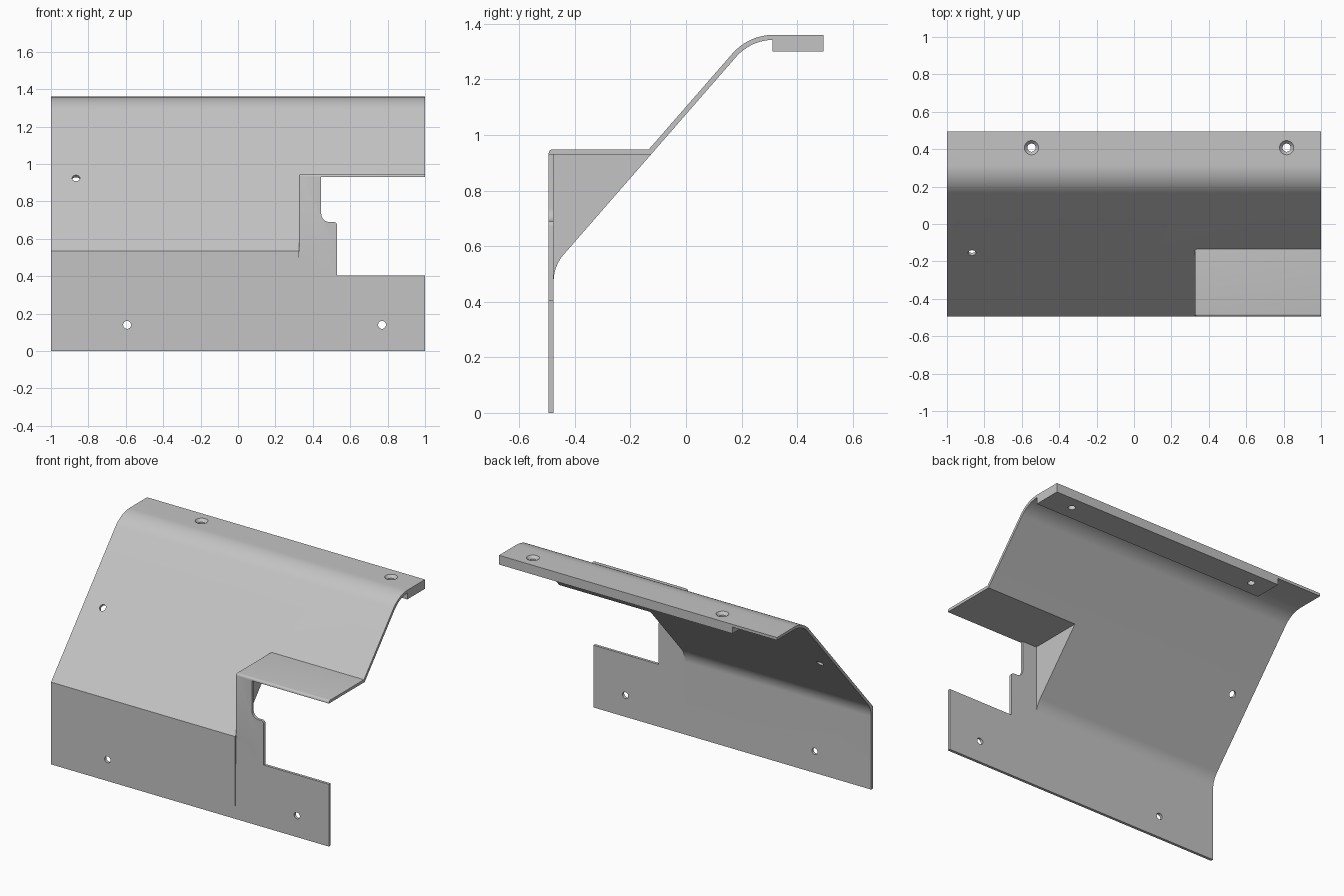
import bpy, bmesh, math
from mathutils import Vector, Matrix

if "Cube" in bpy.data.objects:
    bpy.data.objects.remove(bpy.data.objects["Cube"])

T = 0.018                                  # sheet thickness
FRONT, BACK, TOP = -0.494, 0.494, 1.36
FOLD_Z = 0.535                             # crease where the slope starts
ANG = math.radians(48.9)                   # slope angle

grey = bpy.data.materials.new("plain grey")
grey.diffuse_color = (0.55, 0.55, 0.55, 1)
grey.use_nodes = True
grey.node_tree.nodes["Principled BSDF"].inputs["Base Color"].default_value = grey.diffuse_color


def prism(name, pts, axis, lo, hi):
    """Extrude a closed outline: axis 'x' takes (y, z), axis 'y' takes (x, z)."""
    place = (lambda p, d: (d, p[0], p[1])) if axis == 'x' else (lambda p, d: (p[0], d, p[1]))
    bm = bmesh.new()
    face = bm.faces.new([bm.verts.new(place(p, lo)) for p in pts])
    ext = bmesh.ops.extrude_face_region(bm, geom=[face])
    move = Vector((hi - lo, 0, 0)) if axis == 'x' else Vector((0, hi - lo, 0))
    bmesh.ops.translate(bm, vec=move, verts=[v for v in ext["geom"] if isinstance(v, bmesh.types.BMVert)])
    return finish(name, bm)


def finish(name, bm):
    bmesh.ops.recalc_face_normals(bm, faces=bm.faces)
    me = bpy.data.meshes.new(name)
    bm.to_mesh(me)
    bm.free()
    me.materials.append(grey)
    ob = bpy.data.objects.new(name, me)
    bpy.context.collection.objects.link(ob)
    return ob


def box(name, x0, x1, y0, y1, z0, z1):
    return prism(name, [(y0, z0), (y1, z0), (y1, z1), (y0, z1)], 'x', x0, x1)


def drill(pos, direction, r1=0.021, r2=0.021, depth=0.2):
    bm = bmesh.new()
    rot = Vector(direction).to_track_quat('Z', 'Y').to_matrix().to_4x4()
    bmesh.ops.create_cone(bm, cap_ends=True, segments=32, radius1=r1, radius2=r2,
                          depth=depth, matrix=Matrix.Translation(pos) @ rot)
    return finish("drill", bm)


def cut(ob, cutters):
    bpy.context.view_layer.objects.active = ob
    for c in cutters:
        m = ob.modifiers.new("cut", 'BOOLEAN')
        m.operation, m.solver, m.object = 'DIFFERENCE', 'EXACT', c
        bpy.ops.object.modifier_apply(modifier=m.name)
        bpy.data.objects.remove(c)


def arc(cx, cz, r, a0, a1, n=12):
    return [(cx + r * math.cos(a0 + (a1 - a0) * i / n),
             cz + r * math.sin(a0 + (a1 - a0) * i / n)) for i in range(n + 1)]


# Shared bend geometry
slope = math.tan(ANG)
inner_y = FRONT + T
corner_z = FOLD_Z + T * slope - T / math.cos(ANG)
low_t = 0.055
low_r = low_t / math.tan((math.pi / 2 - ANG) / 2)
low_bend = arc(inner_y + low_r, corner_z - low_t, low_r, math.pi, math.pi / 2 + ANG)
top_t = 0.09
top_r = top_t / math.tan(ANG / 2)
top_y = FRONT + (TOP - FOLD_Z) / slope + top_t
q = math.pi / 2

# Bent sheet: front plate, slope and top flange
outline = [(FRONT, 0), (FRONT, FOLD_Z)]
outline += arc(top_y, TOP - top_r, top_r, q + ANG, q, 16)
outline += [(BACK, TOP), (BACK, TOP - T)]
outline += arc(top_y, TOP - top_r, top_r - T, q, q + ANG, 16)
outline += low_bend[::-1] + [(inner_y, 0)]
sheet = prism("bent_sheet", outline, 'x', -1, 1)

HX, HZ = 0.325, 0.948                      # hood left side and top
cut(sheet, [box("notch", HX, 1.1, -0.7, 0.3, -0.1, HZ - T)])

# Hood with right front plate: solid side profile, rounded, then hollowed
back_y = inner_y + (HZ - corner_z) / slope
hood = prism("hood_and_front_plate",
             [(FRONT, 0), (FRONT, FOLD_Z), (FRONT, HZ), (back_y, HZ)] + low_bend[::-1] + [(inner_y, 0)],
             'x', HX, 1)
bm = bmesh.new()
bm.from_mesh(hood.data)


def is_outer(e):
    a, b = e.verts[0].co, e.verts[1].co
    left = max(a.x, b.x) < HX + 1e-4
    front = max(a.y, b.y) < FRONT + 1e-4
    high = min(a.z, b.z) > HZ - 1e-4
    return (high and (left or front)) or (left and front and min(a.z, b.z) > FOLD_Z - 1e-4)


bmesh.ops.bevel(bm, geom=[e for e in bm.edges if is_outer(e)], offset=0.014,
                segments=4, profile=0.5, affect='EDGES')
bm.to_mesh(hood.data)
bm.free()

# Window outline in the front wall, with one inside and one outside round
window = [(1.1, 0.405), (0.53, 0.405)]
window += arc(0.512, 0.672, 0.018, 0, q, 6)
window += arc(0.49, 0.735, 0.045, -q, -math.pi, 8)
window += [(0.445, HZ - T), (1.1, HZ - T)]
cut(hood, [box("hollow", HX + T, 1.1, inner_y, 0.3, -0.1, HZ - T),
           prism("window", window, 'y', FRONT - 0.1, inner_y + 0.02)])

# Stiffening bar under the top flange
bar = box("flange_bar", -0.68, 1, 0.312, BACK, 1.30, TOP - T)

# Screw holes
normal = (0, -math.sin(ANG), math.cos(ANG))
cut(sheet, [drill((-0.593, FRONT, 0.14), (0, 1, 0)),
            drill((-0.866, -0.152, 0.923), normal)])
cut(hood, [drill((0.77, FRONT, 0.14), (0, 1, 0))])
for x in (-0.548, 0.816):
    for part in (sheet, bar):
        cut(part, [drill((x, 0.408, 1.33), (0, 0, 1), 0.022, 0.022),
                   drill((x, 0.408, TOP - 0.008), (0, 0, 1), 0.022, 0.04, 0.02)])

# Smooth the bends, keep the creases
for ob in (sheet, hood, bar):
    bpy.ops.object.select_all(action='DESELECT')
    ob.select_set(True)
    bpy.context.view_layer.objects.active = ob
    bpy.ops.object.shade_smooth_by_angle(angle=math.radians(25))
